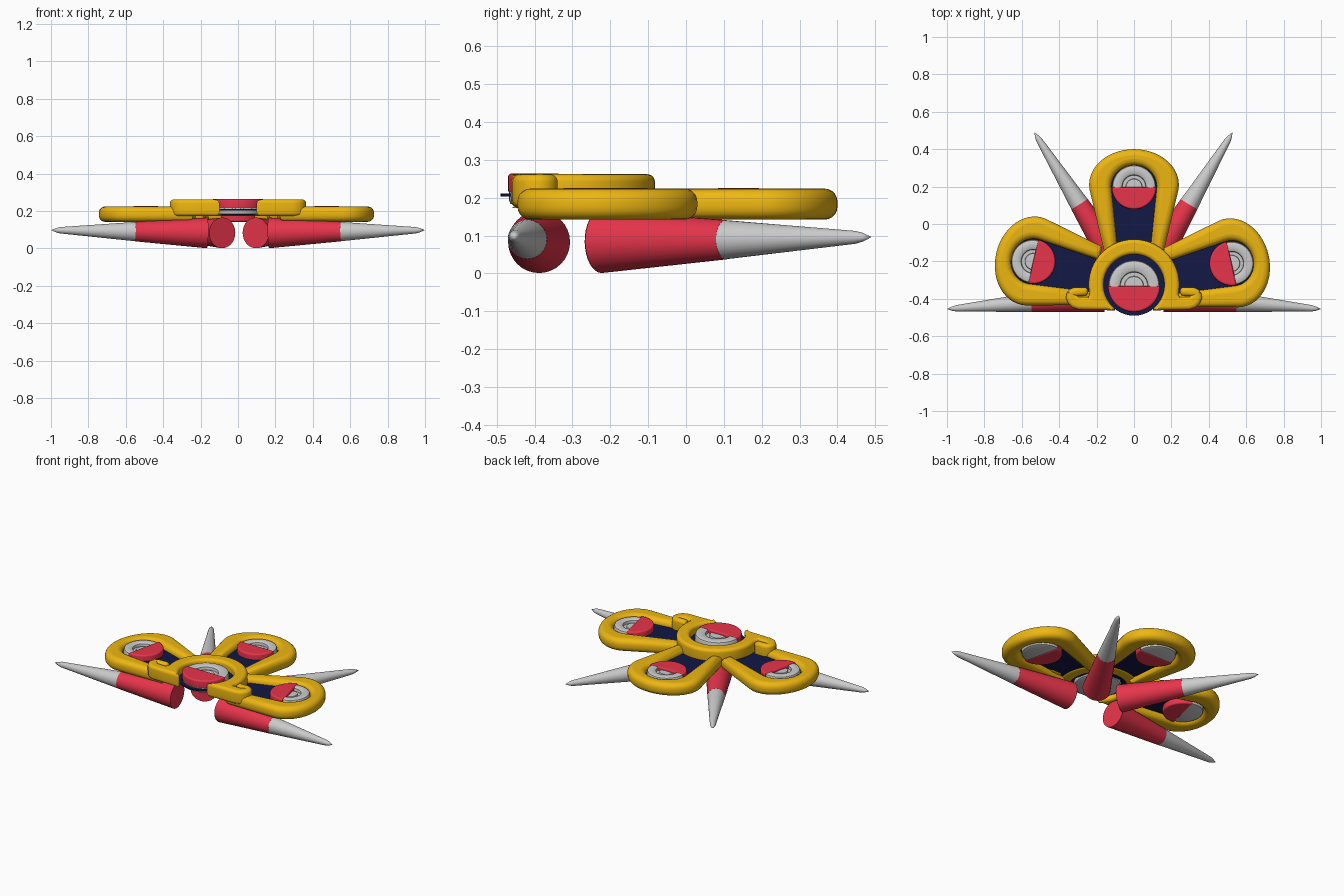
import bpy, bmesh
from math import sin, cos, pi, radians
from mathutils import Matrix, Vector

if "Cube" in bpy.data.objects:
    bpy.data.objects.remove(bpy.data.objects["Cube"])


def material(name, rgb):
    m = bpy.data.materials.new(name)
    m.diffuse_color = (*rgb, 1)
    m.use_nodes = True
    m.node_tree.nodes["Principled BSDF"].inputs["Base Color"].default_value = m.diffuse_color
    return m


YELLOW = material("yellow", (0.85, 0.47, 0.006))
RED = material("red", (0.8, 0.035, 0.07))
NAVY = material("navy", (0.006, 0.009, 0.06))


def finish(ob, mat, matrix):
    if mat:
        ob.data.materials.append(mat)
    ob.matrix_world = matrix
    bpy.ops.object.select_all(action='DESELECT')
    bpy.context.view_layer.objects.active = ob
    ob.select_set(True)
    if ob.type == 'CURVE':
        bpy.ops.object.convert(target='MESH')
    bpy.ops.object.shade_smooth_by_angle(angle=radians(40))


def plate(name, outline, z0, z1, bevel, mat, matrix):
    """Filled flat outline with rounded edges between z0 and z1."""
    cu = bpy.data.curves.new(name, 'CURVE')
    cu.dimensions, cu.fill_mode = '2D', 'BOTH'
    sp = cu.splines.new('POLY')
    sp.points.add(len(outline) - 1)
    for p, (x, y) in zip(sp.points, outline):
        p.co = (x, y, 0, 1)
    sp.use_cyclic_u = True
    cu.extrude = (z1 - z0) / 2 - bevel
    cu.bevel_depth, cu.offset, cu.bevel_resolution = bevel, -bevel, 4
    ob = bpy.data.objects.new(name, cu)
    bpy.context.collection.objects.link(ob)
    finish(ob, mat, matrix @ Matrix.Translation((0, 0, (z0 + z1) / 2)))


def lathe(name, profile, mat, matrix, n=40):
    """Closed solid of revolution about local z from (radius, z) points."""
    bm = bmesh.new()
    vs = [bm.verts.new((r, 0, z)) for r, z in profile]
    es = [bm.edges.new(p) for p in zip(vs, vs[1:])]
    bmesh.ops.spin(bm, geom=vs + es, axis=(0, 0, 1), cent=(0, 0, 0),
                   angle=2 * pi, steps=n)
    bmesh.ops.remove_doubles(bm, verts=bm.verts, dist=1e-5)
    bmesh.ops.recalc_face_normals(bm, faces=bm.faces)
    me = bpy.data.meshes.new(name)
    bm.to_mesh(me)
    bm.free()
    ob = bpy.data.objects.new(name, me)
    bpy.context.collection.objects.link(ob)
    finish(ob, mat, matrix)


def arc(cx, cy, rx, ry, a0, a1, n=28):
    return [(cx + rx * cos(radians(a0 + (a1 - a0) * i / n)),
             cy + ry * sin(radians(a0 + (a1 - a0) * i / n))) for i in range(n + 1)]


def eye(name, r, z0, z1, lid0, matrix):
    """Grey ringed disc with a red lower half."""
    top, bot, b = z1 - 0.004, z0 + 0.004, 0.014
    lathe(name + "_disc", [
        (0, bot), (r - b, bot), (r - b * 0.3, bot + b * 0.3), (r, bot + b),
        (r, top - b), (r - b * 0.3, top - b * 0.3), (r - b, top),
        (r * 0.62, top), (r * 0.55, top - 0.006), (r * 0.53, top - 0.022),
        (r * 0.38, top - 0.022), (r * 0.36, top - 0.012), (0, top - 0.01)],
        None, matrix)
    plate(name + "_lid", arc(0, 0, r + 0.002, r + 0.002, 180, 360), lid0, z1,
          0.01, RED, matrix)


# petals: rounded frame, dark panel and eye, fanned around the hub
HUB = Vector((0, -0.325, 0))
inner = [(0.087, 0.18)] + arc(0, 0.525, 0.122, 0.115, -8, 188) + [(-0.087, 0.18)]
outer = [(-0.16, 0.18)] + arc(0, 0.535, 0.24, 0.19, 188, -8) + [(0.16, 0.18)]
panel = [(0.1, 0.14)] + arc(0, 0.525, 0.15, 0.14, -8, 188) + [(-0.1, 0.14)]
for side, angle, shift in (("middle", 0, (0, 0, 0)),
                           ("left", 77, (-0.03, 0.007, 0)),
                           ("right", -77, (0.013, -0.003, 0))):
    m = Matrix.Translation(HUB + Vector(shift)) @ Matrix.Rotation(radians(angle), 4, 'Z')
    plate(side + "_petal_frame", outer + inner, 0.142, 0.224, 0.034, YELLOW, m)
    plate(side + "_petal_panel", panel, 0.178, 0.188, 0.001, NAVY, m)
    eye(side + "_petal_eye", 0.117, 0.142, 0.226, 0.142,
        m @ Matrix.Translation((0, 0.523, 0)))

# hub: horseshoe with curled feet, dark disc and eye
hook = [(0.238, -0.05), (0.245, -0.066), (0.295, -0.066), (0.302, -0.06),
        (0.255, -0.058), (0.247, -0.045), (0.247, -0.025), (0.258, -0.014),
        (0.32, -0.014), (0.345, -0.025), (0.36, -0.046), (0.364, -0.072),
        (0.352, -0.1), (0.33, -0.122), (0.295, -0.133), (0.2, -0.135),
        (0.1, -0.137)]
shoe = (arc(0, 0, 0.243, 0.243, 188, -8) + hook
        + arc(0, 0, 0.163, 0.163, -50, 230)
        + [(-x, y) for x, y in reversed(hook)])
hub = Matrix.Translation(HUB)
plate("hub_horseshoe", shoe, 0.173, 0.262, 0.02, YELLOW, hub)
plate("hub_panel", arc(0, 0, 0.165, 0.165, 0, 351, 39), 0.203, 0.211, 0.001, NAVY, hub)
eye("hub_eye", 0.137, 0.176, 0.264, 0.211, hub @ Matrix.Translation((0, -0.006, 0)))

# spikes: red tapered body and grey point
for name, base, tip in (
        ("front_right", (0.165, -0.388, 0.083), (1, -0.455, 0.098)),
        ("front_left", (-0.165, -0.388, 0.083), (-1, -0.455, 0.098)),
        ("back_right", (0.095, -0.224, 0.083), (0.527, 0.49, 0.096)),
        ("back_left", (-0.084, -0.224, 0.083), (-0.533, 0.49, 0.096))):
    a, d = Vector(base), Vector(tip) - Vector(base)
    L = d.length
    m = Matrix.Translation(a) @ d.to_track_quat('Z', 'Y').to_matrix().to_4x4()
    lathe(name + "_spike_body", [(0, 0), (0.082, 0), (0.052, L * 0.462), (0, L * 0.462)],
          RED, m, 32)
    lathe(name + "_spike_point", [(0, L * 0.462), (0.0515, L * 0.462),
                                  (0.017, L * 0.94), (0.012, L * 0.965), (0, L)],
          None, m, 32)
